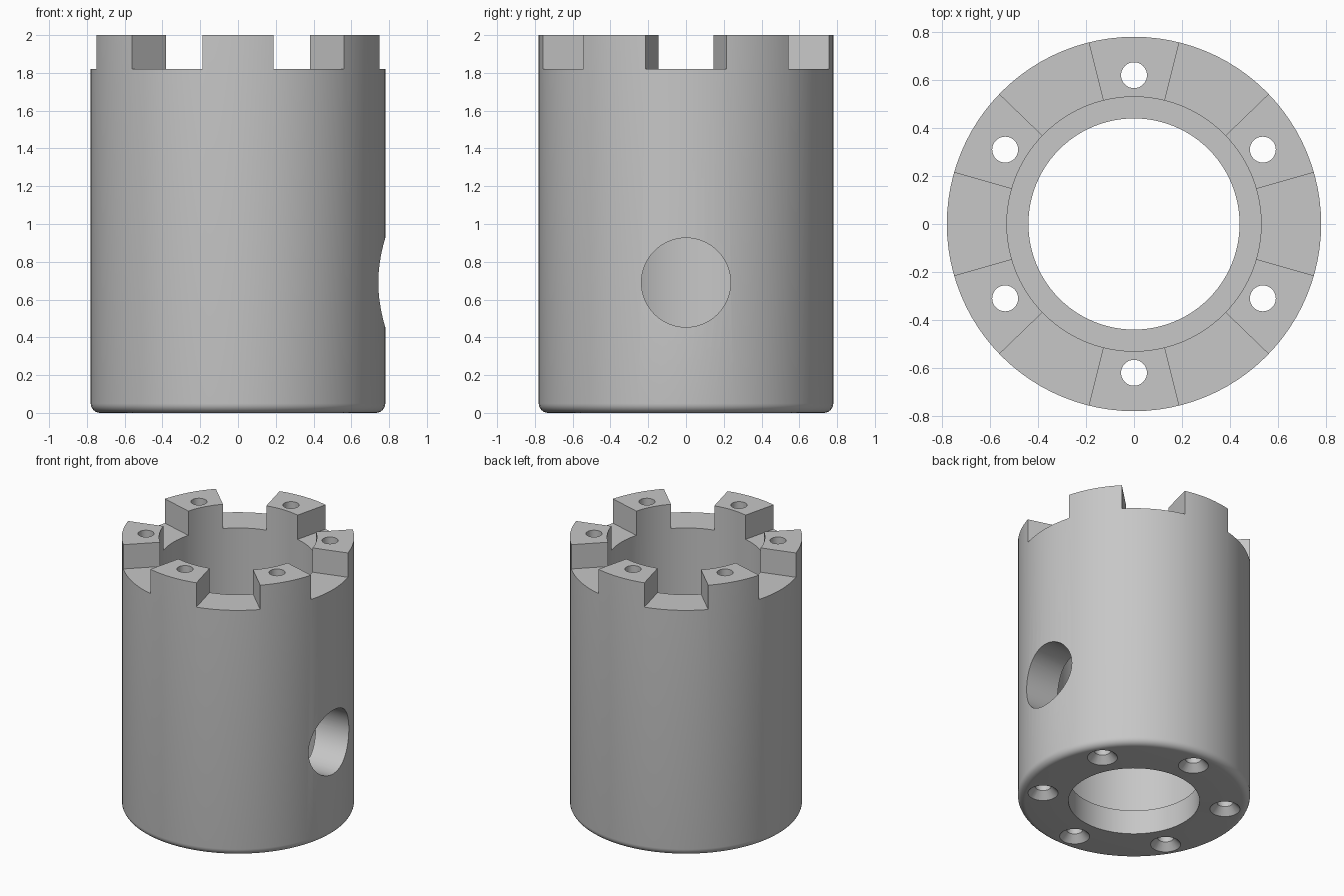
import bpy, bmesh
from math import sin, cos, pi, radians
from mathutils import Matrix, Vector

cube = bpy.data.objects.get("Cube")
if cube:
    bpy.data.objects.remove(cube, do_unlink=True)

R_OUT, R_BORE, R_LIP, FILLET = 0.78, 0.53, 0.44, 0.05
LIP_Z, FLOOR_Z, TOP_Z = 0.18, 1.82, 2.0
BOLT_RING, BOLT_R = 0.62, 0.054


def revolve(bm, profile, steps, offset=(0, 0, 0)):
    """Closed (r, z) loop swept around z into a ring."""
    rings = []
    for i in range(steps):
        a = 2 * pi * i / steps
        rings.append([bm.verts.new(Vector((r * cos(a), r * sin(a), z)) + Vector(offset))
                      for r, z in profile])
    n = len(profile)
    for i in range(steps):
        a, b = rings[i], rings[(i + 1) % steps]
        for j in range(n):
            k = (j + 1) % n
            bm.faces.new((a[j], b[j], b[k], a[k]))


def rod(bm, levels, steps, matrix):
    """Capped stack of circles given as (r, z)."""
    rings = [[bm.verts.new(matrix @ Vector((r * cos(2 * pi * i / steps), r * sin(2 * pi * i / steps), z)))
              for i in range(steps)] for r, z in levels]
    for a, b in zip(rings, rings[1:]):
        for i in range(steps):
            k = (i + 1) % steps
            bm.faces.new((a[i], a[k], b[k], b[i]))
    bm.faces.new(rings[0][::-1])
    bm.faces.new(rings[-1])


def make_object(name, bm):
    bmesh.ops.recalc_face_normals(bm, faces=bm.faces)
    mesh = bpy.data.meshes.new(name)
    bm.to_mesh(mesh)
    bm.free()
    ob = bpy.data.objects.new(name, mesh)
    bpy.context.collection.objects.link(ob)
    return ob


# Hollow body with rounded bottom edge and an inner lip
fillet = [(R_OUT - FILLET + FILLET * sin(t * pi / 12), FILLET - FILLET * cos(t * pi / 12))
          for t in range(7)]
profile = [(R_LIP, 0)] + fillet + [(R_OUT, TOP_Z), (R_BORE, TOP_Z), (R_BORE, LIP_Z), (R_LIP, LIP_Z)]
bm = bmesh.new()
revolve(bm, profile, 96)
body = make_object("castellated_sleeve", bm)

# Cutters: slots between the teeth, countersunk bolt holes, side port
bm = bmesh.new()
for i in range(6):
    mid = radians(60 * i)
    half = radians(16)
    corners = [(0.35, -half), (0.95, -half), (0.95, half), (0.35, half)]
    low, high = [[bm.verts.new((r * cos(mid + a), r * sin(mid + a), z)) for r, a in corners]
                 for z in (FLOOR_Z, TOP_Z + 0.1)]
    bm.faces.new(low[::-1])
    bm.faces.new(high)
    for j in range(4):
        k = (j + 1) % 4
        bm.faces.new((low[j], low[k], high[k], high[j]))
    a = mid + radians(30)
    spot = Matrix.Translation((BOLT_RING * cos(a), BOLT_RING * sin(a), 0))
    rod(bm, [(0.12, -0.02), (BOLT_R, 0.05), (BOLT_R, TOP_Z + 0.1)], 32, spot)
port = Matrix.Translation((0, 0, 0.69)) @ Matrix.Rotation(pi / 2, 4, 'Y')
rod(bm, [(0.236, 0.2), (0.236, 1.0)], 64, port)
cutter = make_object("cutter", bm)
cutter.hide_render = True

cut = body.modifiers.new("cut", 'BOOLEAN')
cut.operation = 'DIFFERENCE'
cut.solver = 'EXACT'
cut.object = cutter
bpy.ops.object.select_all(action='DESELECT')
bpy.context.view_layer.objects.active = body
body.select_set(True)
bpy.ops.object.modifier_apply(modifier=cut.name)
bpy.data.objects.remove(cutter, do_unlink=True)

# Plain grey metal
grey = bpy.data.materials.new("grey")
grey.use_nodes = True
colour = (0.57, 0.57, 0.57, 1)
grey.diffuse_color = colour
grey.node_tree.nodes["Principled BSDF"].inputs["Base Color"].default_value = colour
body.data.materials.clear()
body.data.materials.append(grey)
bpy.ops.object.shade_smooth_by_angle(angle=radians(30))
